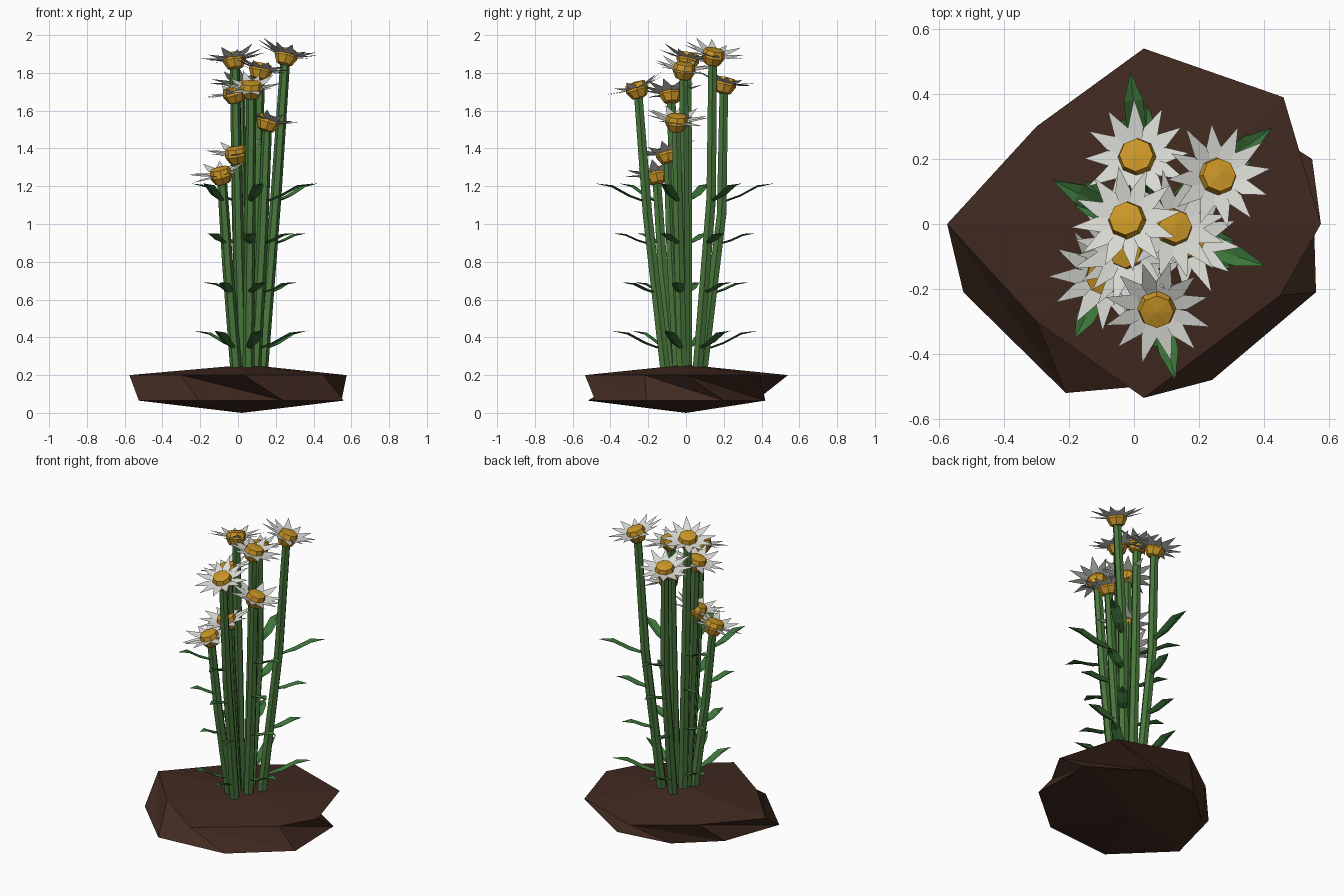
import bpy, math, random
from mathutils import Vector

if "Cube" in bpy.data.objects:
    bpy.data.objects.remove(bpy.data.objects["Cube"])

random.seed(4)


def material(name, rgb):
    m = bpy.data.materials.new(name)
    m.diffuse_color = (*rgb, 1)
    m.use_nodes = True
    m.node_tree.nodes["Principled BSDF"].inputs["Base Color"].default_value = m.diffuse_color
    return m


SOIL = material("soil brown", (0.053, 0.023, 0.0145))
STEM = material("stem green", (0.066, 0.185, 0.045))
LEAF = material("leaf green", (0.045, 0.175, 0.042))
PETAL = material("petal white", (0.70, 0.70, 0.66))
DISC = material("disc yellow", (0.60, 0.31, 0.02))


def build(name, verts, faces, mat):
    me = bpy.data.meshes.new(name)
    me.from_pydata([tuple(v) for v in verts], [], faces)
    me.materials.append(mat)
    ob = bpy.data.objects.new(name, me)
    bpy.context.collection.objects.link(ob)
    return ob


def loft(name, rings, mat, bottom=None, top=None):
    """Skin equal rings; close the ends with a fan to a point or one flat face."""
    n = len(rings[0])
    verts = [v for r in rings for v in r]
    faces = []
    for k in range(len(rings) - 1):
        for i in range(n):
            j = (i + 1) % n
            faces.append((k*n + i, k*n + j, k*n + n + j, k*n + n + i))
    last = (len(rings) - 1) * n
    for point, start, flip in ((bottom, 0, True), (top, last, False)):
        loop = [start + i for i in range(n)]
        if point is None:
            faces.append(tuple(reversed(loop)) if flip else tuple(loop))
        else:
            verts.append(point)
            c = len(verts) - 1
            for i in range(n):
                a, b = loop[i], loop[(i + 1) % n]
                faces.append((b, a, c) if flip else (a, b, c))
    return build(name, verts, faces, mat)


# Soil clump: two eight-sided rings joined with a twist, leaving concave sides
upper = [(0.575, 0), (0.46, 0.39), (0.03, 0.54), (-0.3, 0.3),
         (-0.575, 0), (-0.3, -0.3), (0.03, -0.535), (0.45, -0.22)]
lower = [(0.548, 0.2), (0.2, 0.42), (-0.15, 0.37), (-0.39, 0.16),
         (-0.525, -0.21), (-0.21, -0.52), (0.24, -0.48), (0.56, -0.21)]
verts = [(x, y, 0.2) for x, y in upper] + [(x, y, 0.065) for x, y in lower]
verts += [(0.05, 0, 0.255), (0.02, 0, 0)]
faces = []
for i in range(8):
    j = (i + 1) % 8
    faces += [(i, 8 + i, 8 + j), (i, 8 + j, j), (i, j, 16), (8 + j, 8 + i, 17)]
build("soil_clump", verts, faces, SOIL)


def frame(normal):
    n = Vector(normal).normalized()
    u = Vector((0, 1, 0)).cross(n).normalized()
    return u, n.cross(u), n


def ring(center, axes, r, n, h=0.0):
    u, v, w = axes
    return [center + w*h + (u*math.cos(a) + v*math.sin(a)) * r
            for a in (2*math.pi*i/n for i in range(n))]


def stem_path(x, y, z):
    base = Vector((0.045 + 0.38*(x - 0.045), 0.4*y, 0.18))
    bow = 0.92 if y > 0.1 else 0.78
    mid = Vector((0.045 + 0.74*(x - 0.045), bow*y, 0.18 + 0.56*(z - 0.18)))
    return base, mid, Vector((x, y, z))


def flower(k, x, y, z, nx, ny):
    axes = frame((nx, ny, 1))
    u, v, w = axes
    base, mid, head = stem_path(x, y, z)
    # Stem with a gentle bend
    flat = frame((0, 0, 1))
    loft(f"stem_{k}", [ring(base, flat, 0.031, 6), ring(mid, flat, 0.029, 6),
                       ring(head - w*0.02, flat, 0.026, 6)], STEM)
    # Faceted yellow disc
    loft(f"flower_disc_{k}", [ring(head, axes, r, 8, h) for r, h in
                              ((0.042, -0.045), (0.062, -0.005), (0.052, 0.034))],
         DISC, head - w*0.06, head + w*0.04)
    # Twelve pointed petals, tips raised
    pv, pf = [], []
    for i in range(12):
        a = 2*math.pi*(i + 0.1*k)/12
        d = u*math.cos(a) + v*math.sin(a)
        s = w.cross(d)
        rise = random.uniform(0.015, 0.05)
        tip = random.uniform(0.16, 0.178)
        b = len(pv)
        pv += [head + d*0.04 - s*0.014 + w*0.003, head + d*0.04 + s*0.014 + w*0.003,
               head + d*0.09 + s*0.024 + w*rise*0.45, head + d*tip + w*rise,
               head + d*0.09 - s*0.024 + w*rise*0.45]
        pf.append((b, b + 4, b + 3, b + 2, b + 1))
    build(f"petals_{k}", pv, pf, PETAL)


def leaf(name, c, angle, length, lift):
    d = Vector((math.cos(angle), math.sin(angle), 0))
    s = Vector((-d.y, d.x, 0))
    v = []
    for t, half, h in ((0.05, 0.014, 0), (0.35, 0.03, 0.3), (0.68, 0.03, 0.8)):
        p = c + d*(t*length) + Vector((0, 0, h*lift))
        crease = Vector((0, 0, 0.01))
        v += [p + s*half + crease, p, p - s*half + crease]
    v.append(c + d*length + Vector((0, 0, lift)))
    f = []
    for b in (0, 3):
        f += [(b + 1, b + 4, b + 3, b), (b + 2, b + 5, b + 4, b + 1)]
    build(name, v, f + [(7, 9, 6), (8, 9, 7)], LEAF)


# Flowers: head position, lean in x and y, direction of the leaves (or none)
flowers = [
    (0.01, 0.205, 1.74, -0.1, 0.22, 96), (0.255, 0.145, 1.89, 0.25, 0.2, 36),
    (-0.02, 0.01, 1.87, -0.16, 0.22, 153), (0.12, -0.01, 1.815, 0.22, 0.12, None),
    (0.07, -0.26, 1.715, 0.0, -0.33, -77), (-0.02, -0.08, 1.69, -0.27, -0.1, None),
    (0.16, -0.05, 1.54, 0.32, 0.08, -18), (-0.01, -0.1, 1.37, -0.18, -0.25, None),
    (-0.09, -0.16, 1.26, -0.25, -0.25, 243)]
# Leaf tiers up each stem: height, length, turn, lift
tiers = [(0.335, 0.285, 0, 0.1), (0.63, 0.2, 12, 0.06),
         (0.89, 0.2, -12, 0.06), (1.115, 0.28, 0, 0.1)]

for k, (x, y, z, nx, ny, facing) in enumerate(flowers, 1):
    flower(k, x, y, z, nx, ny)
    if facing is None:
        continue
    base, mid, head = stem_path(x, y, z)
    for t, (h, length, turn, lift) in enumerate(tiers, 1):
        a, b = (base, mid) if h < mid.z else (mid, head)
        p = a.lerp(b, (h - a.z) / (b.z - a.z))
        short = 0.82 if facing == 243 else 1.0
        leaf(f"leaf_{k}_{t}", p, math.radians(facing + turn), length * short, lift)
